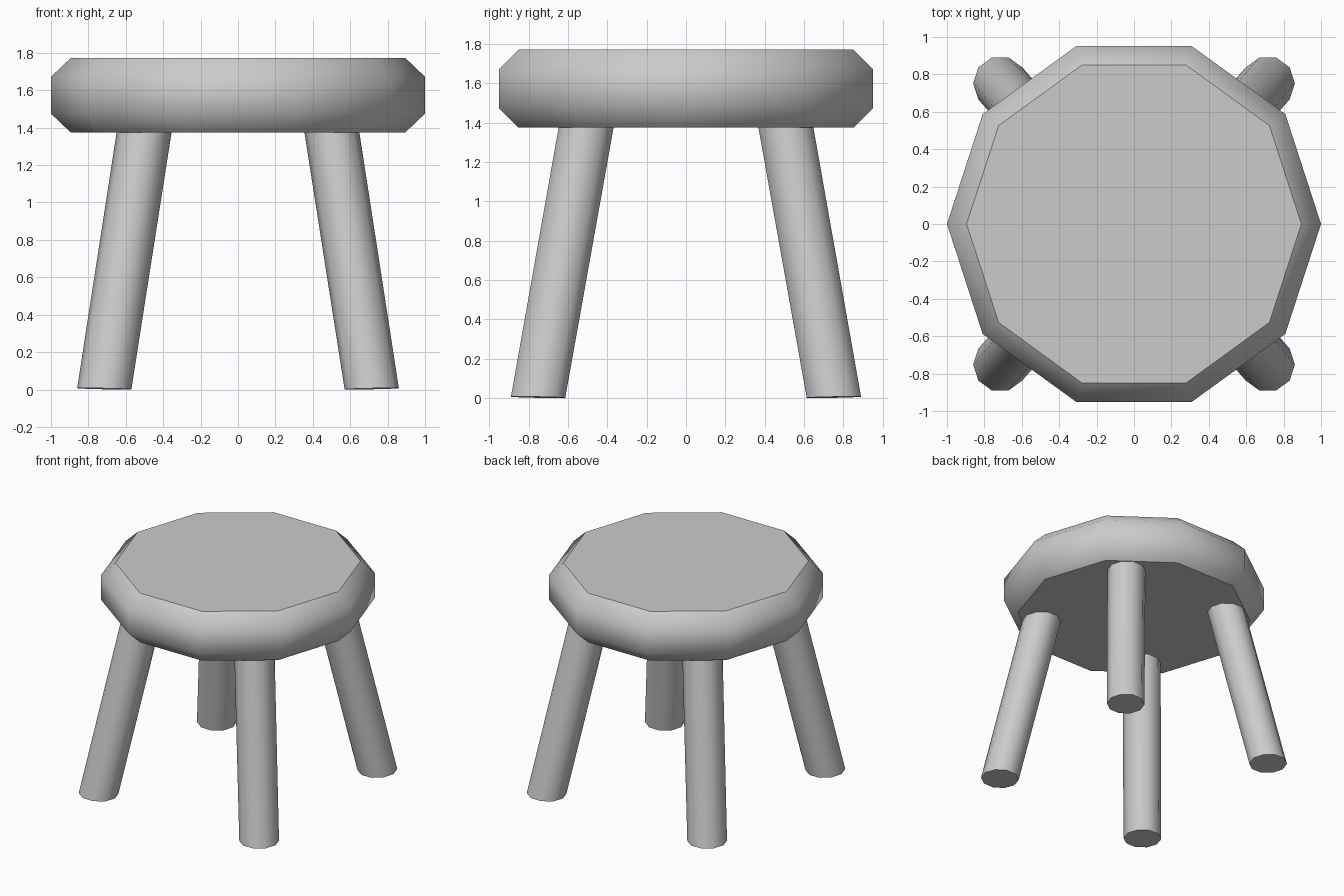
import bpy
import bmesh
from math import cos, sin, tau

SIDES = 10

cube = bpy.data.objects.get("Cube")
if cube:
    bpy.data.objects.remove(cube, do_unlink=True)

# Single plain grey
grey = bpy.data.materials.new("plain_grey")
grey.use_nodes = True
colour = (0.6, 0.6, 0.6, 1.0)
grey.diffuse_color = colour
grey.node_tree.nodes["Principled BSDF"].inputs["Base Color"].default_value = colour


def loft(name, rings):
    """Closed ten-sided solid through rings of (x, y, z, radius, outward tilt)."""
    bm = bmesh.new()
    loops = []
    for x, y, z, r, tilt in rings:
        loop = []
        for i in range(SIDES):
            dx, dy = r * cos(tau * i / SIDES), r * sin(tau * i / SIDES)
            lift = tilt * (dx * (1 if x > 0 else -1) + dy * (1 if y > 0 else -1))
            loop.append(bm.verts.new((x + dx, y + dy, z + lift)))
        loops.append(loop)
    for low, high in zip(loops, loops[1:]):
        for i in range(SIDES):
            j = (i + 1) % SIDES
            bm.faces.new((low[i], low[j], high[j], high[i])).smooth = True
    # Flat end caps with crisp rims
    for cap in (bm.faces.new(loops[0][::-1]), bm.faces.new(loops[-1])):
        cap.smooth = False
        for edge in cap.edges:
            edge.smooth = False
    bmesh.ops.recalc_face_normals(bm, faces=bm.faces)
    mesh = bpy.data.meshes.new(name)
    bm.to_mesh(mesh)
    bm.free()
    mesh.materials.append(grey)
    obj = bpy.data.objects.new(name, mesh)
    bpy.context.collection.objects.link(obj)
    return obj


# Seat: thick disc with chamfered rims
loft("seat", [(0, 0, z, r, 0) for z, r in
              ((1.375, 0.895), (1.475, 1.0), (1.672, 1.0), (1.772, 0.895))])

# Four splayed legs, ending inside the seat
for side, sx in (("left", 1), ("right", -1)):
    for end, sy in (("front", -1), ("back", 1)):
        loft(f"{end}_{side}_leg", [
            (sx * 0.715, sy * 0.752, 0.004, 0.145, 0.02),
            (sx * 0.495, sy * 0.5, 1.42, 0.147, 0)])
